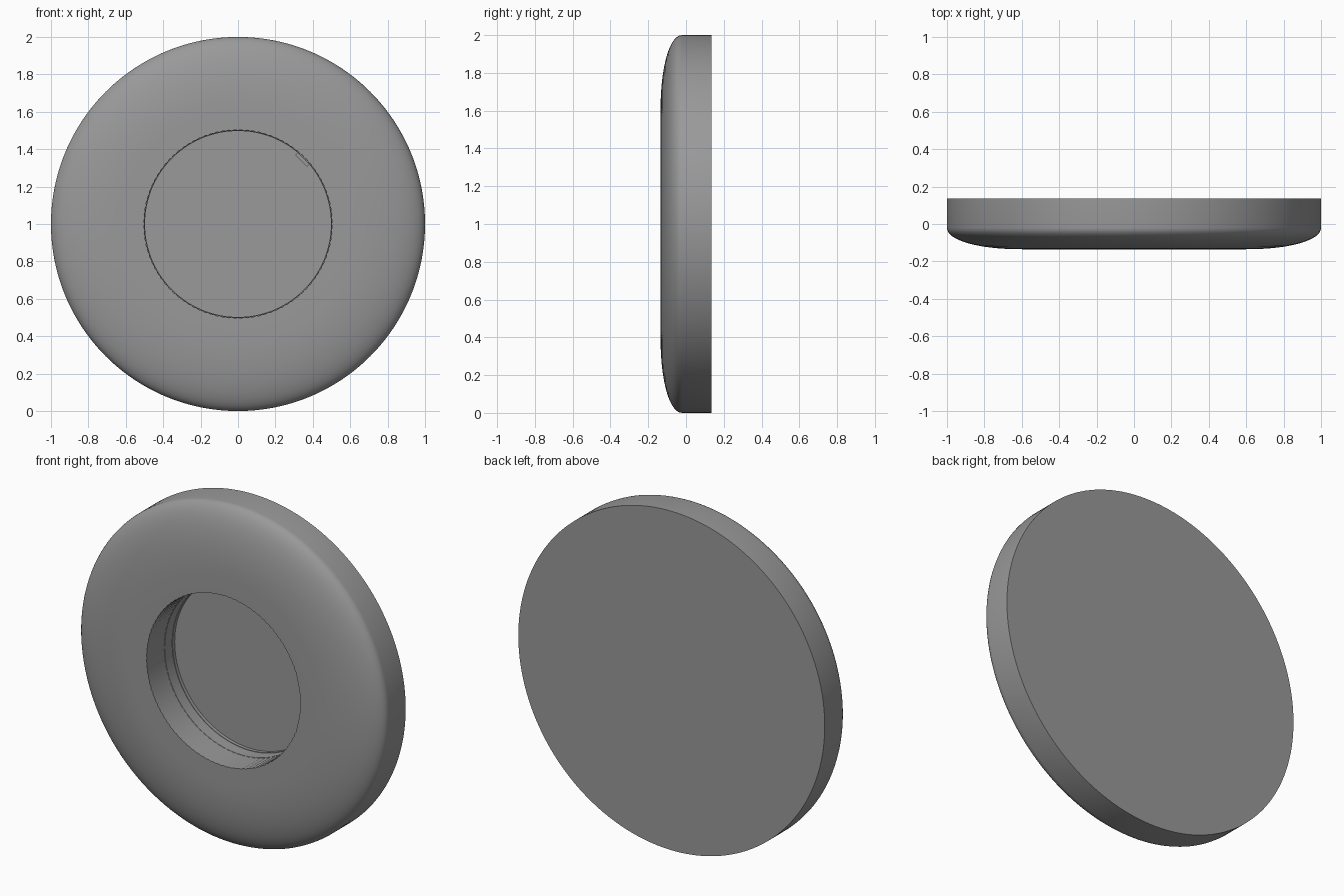
import bpy, bmesh, math
from mathutils import Matrix

if "Cube" in bpy.data.objects:
    bpy.data.objects.remove(bpy.data.objects["Cube"])

SEGMENTS = 192
grey = bpy.data.materials.new("dark_grey")
grey.diffuse_color = (0.32, 0.32, 0.32, 1)
grey.use_nodes = True
grey.node_tree.nodes["Principled BSDF"].inputs["Base Color"].default_value = grey.diffuse_color


def finish(name, bm, angle=30):
    bmesh.ops.recalc_face_normals(bm, faces=bm.faces)
    mesh = bpy.data.meshes.new(name)
    bm.to_mesh(mesh)
    bm.free()
    mesh.materials.append(grey)
    obj = bpy.data.objects.new(name, mesh)
    bpy.context.collection.objects.link(obj)
    bpy.ops.object.select_all(action='DESELECT')
    obj.select_set(True)
    bpy.context.view_layer.objects.active = obj
    bpy.ops.object.shade_smooth_by_angle(angle=math.radians(angle))
    return obj


def lathe(profile):
    """Revolve (radius, y) points about the horizontal axis through z = 1."""
    bm = bmesh.new()
    verts = [bm.verts.new((r, y, 1)) for r, y in profile]
    edges = [bm.edges.new(pair) for pair in zip(verts, verts[1:])]
    bmesh.ops.spin(bm, geom=verts + edges, cent=(0, 0, 1), axis=(0, 1, 0),
                   angle=math.tau, steps=SEGMENTS)
    bmesh.ops.remove_doubles(bm, verts=bm.verts, dist=0.0001)
    return bm


# Rounded disc with a flat back and a deep central recess
shoulder = []
for i in range(17):
    a = math.pi / 2 * i / 16
    shoulder.append((0.6 + 0.4 * math.cos(a) ** 0.95, -0.02 - 0.115 * math.sin(a) ** 0.95))
profile = [(0, 0.135), (1, 0.135)] + shoulder
profile += [(0.5, -0.135), (0.5, 0.03), (0.5, 0.031),
            (0.5, 0.10), (0.497, 0.10), (0.497, 0.12), (0, 0.12)]
bm = lathe(profile)

# Fine ribs on the front half of the recess wall
for v in bm.verts:
    radius = math.hypot(v.co.x, v.co.z - 1)
    step = round(math.atan2(v.co.z - 1, v.co.x) / math.tau * SEGMENTS)
    if abs(radius - 0.5) < 0.001 and v.co.y < 0.0305 and step % 2:
        grow = (radius + 0.004) / radius
        v.co.x *= grow
        v.co.z = 1 + (v.co.z - 1) * grow
finish("recessed_disc", bm)

# Small key on the upper right of the recess wall
bm = bmesh.new()
bmesh.ops.create_cube(bm, size=1)
place = (Matrix.Translation((0, 0, 1)) @ Matrix.Rotation(math.radians(45), 4, 'Y')
         @ Matrix.Translation((0, 0.095, 0.487)) @ Matrix.Diagonal((0.09, 0.05, 0.02, 1)))
bmesh.ops.transform(bm, matrix=place, verts=bm.verts)
finish("recess_key", bm)
